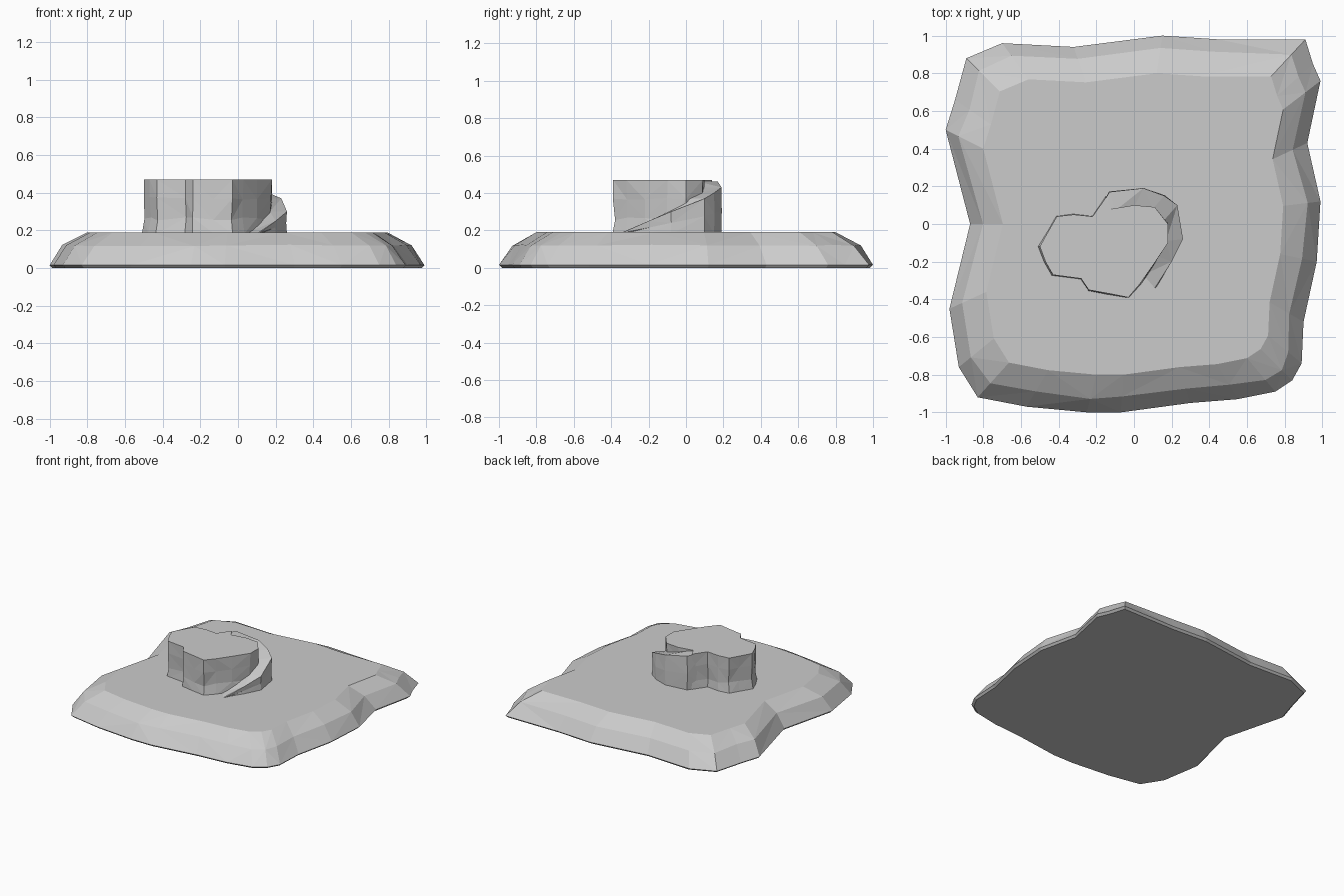
import bpy
import bmesh
import random

random.seed(4)

cube = bpy.data.objects.get("Cube")
if cube:
    bpy.data.objects.remove(cube, do_unlink=True)

stone = bpy.data.materials.new("grey stone")
stone.use_nodes = True
grey = (0.6, 0.6, 0.6, 1)
stone.diffuse_color = grey
stone.node_tree.nodes["Principled BSDF"].inputs["Base Color"].default_value = grey


def finish(bm, name):
    """Turn a bmesh into a flat-shaded stone object."""
    bmesh.ops.recalc_face_normals(bm, faces=bm.faces)
    mesh = bpy.data.meshes.new(name)
    bm.to_mesh(mesh)
    bm.free()
    mesh.materials.append(stone)
    obj = bpy.data.objects.new(name, mesh)
    bpy.context.scene.collection.objects.link(obj)
    return obj


def bridge(bm, lower, upper, closed=True):
    """Join two rows of vertices with randomly split quads."""
    count = len(lower)
    for i in range(count if closed else count - 1):
        j = (i + 1) % count
        a, b, c, d = lower[i], lower[j], upper[j], upper[i]
        if random.random() < 0.5:
            bm.faces.new((a, b, c))
            bm.faces.new((a, c, d))
        else:
            bm.faces.new((a, b, d))
            bm.faces.new((b, c, d))


def loft(name, outline, levels, center=(0, 0)):
    """Stack scaled copies of an outline; each level is (scale, height, roughness)."""
    bm = bmesh.new()
    cx, cy = center
    rings = []
    for scale, height, rough in levels:
        ring = []
        for x, y in outline:
            s = scale + random.uniform(-rough, rough)
            z = height + random.uniform(-rough, rough) * 0.4
            ring.append(bm.verts.new((cx + (x - cx) * s, cy + (y - cy) * s, z)))
        rings.append(ring)
    for lower, upper in zip(rings, rings[1:]):
        bridge(bm, lower, upper)
    bm.faces.new(rings[0])
    bm.faces.new(rings[-1])
    return finish(bm, name)


# Wide slab of ground with bevelled, weathered edges
ground_outline = [
    (-.83, -.92), (-.57, -.97), (-.25, -1), (-.07, -1), (.3, -.95), (.55, -.93),
    (.75, -.89), (.84, -.83), (.89, -.74), (.9, -.52), (.97, -.2), (.99, .12),
    (.92, .43), (.99, .76), (.95, .85), (.91, .98), (.45, .98), (.15, 1),
    (-.32, .94), (-.7, .96), (-.89, .88), (-.95, .66), (-1, .5), (-.87, 0),
    (-.98, -.45), (-.93, -.76)]
loft("ground_slab", ground_outline,
     [(.985, 0, 0), (1, .015, 0), (.925, .12, .01), (.8, .19, 0)])

# Flat-topped rock with vertical, slightly rough cliffs
rock_outline = [
    (-.5, -.12), (-.47, -.2), (-.43, -.27), (-.28, -.29), (-.24, -.35),
    (-.13, -.37), (-.03, -.39), (.03, -.32), (.1, -.22), (.18, -.1), (.18, 0),
    (.11, .09), (0, .1), (-.12, .08), (-.15, .14), (-.22, .04), (-.32, .05),
    (-.41, .04), (-.45, -.03)]
loft("rock_tower", rock_outline,
     [(1.02, .18, .01), (.98, .26, .025), (.99, .37, .02), (1, .47, 0)],
     center=(-.15, -.12))

# Path that climbs around the back of the rock: (x, y, height) of its outer edge
path_outer = [
    (.11, -.34, .19), (.2, -.2, .25), (.26, -.08, .3), (.23, .1, .37),
    (.16, .15, .4), (.05, .19, .43), (-.13, .17, .46), (-.2, .05, .47)]
path_inner = [
    (.05, -.27), (.12, -.17), (.17, -.09), (.16, .02),
    (.1, .08), (0, .09), (-.1, .07), (-.16, .02)]
bm = bmesh.new()
foot, middle, edge, inside, under = [], [], [], [], []
for (x, y, top), (ix, iy) in zip(path_outer, path_inner):
    r = random.uniform(.98, 1.02)
    foot.append(bm.verts.new((x, y, .18)))
    middle.append(bm.verts.new((x * r, y * r, (.18 + top) / 2)))
    edge.append(bm.verts.new((x, y, top)))
    inside.append(bm.verts.new((ix, iy, top)))
    under.append(bm.verts.new((ix, iy, .18)))
rows = [foot, middle, edge, inside, under]
for lower, upper in zip(rows, rows[1:] + rows[:1]):
    bridge(bm, lower, upper, closed=False)
bm.faces.new([row[0] for row in rows])
bm.faces.new([row[-1] for row in rows])
finish(bm, "spiral_path")
